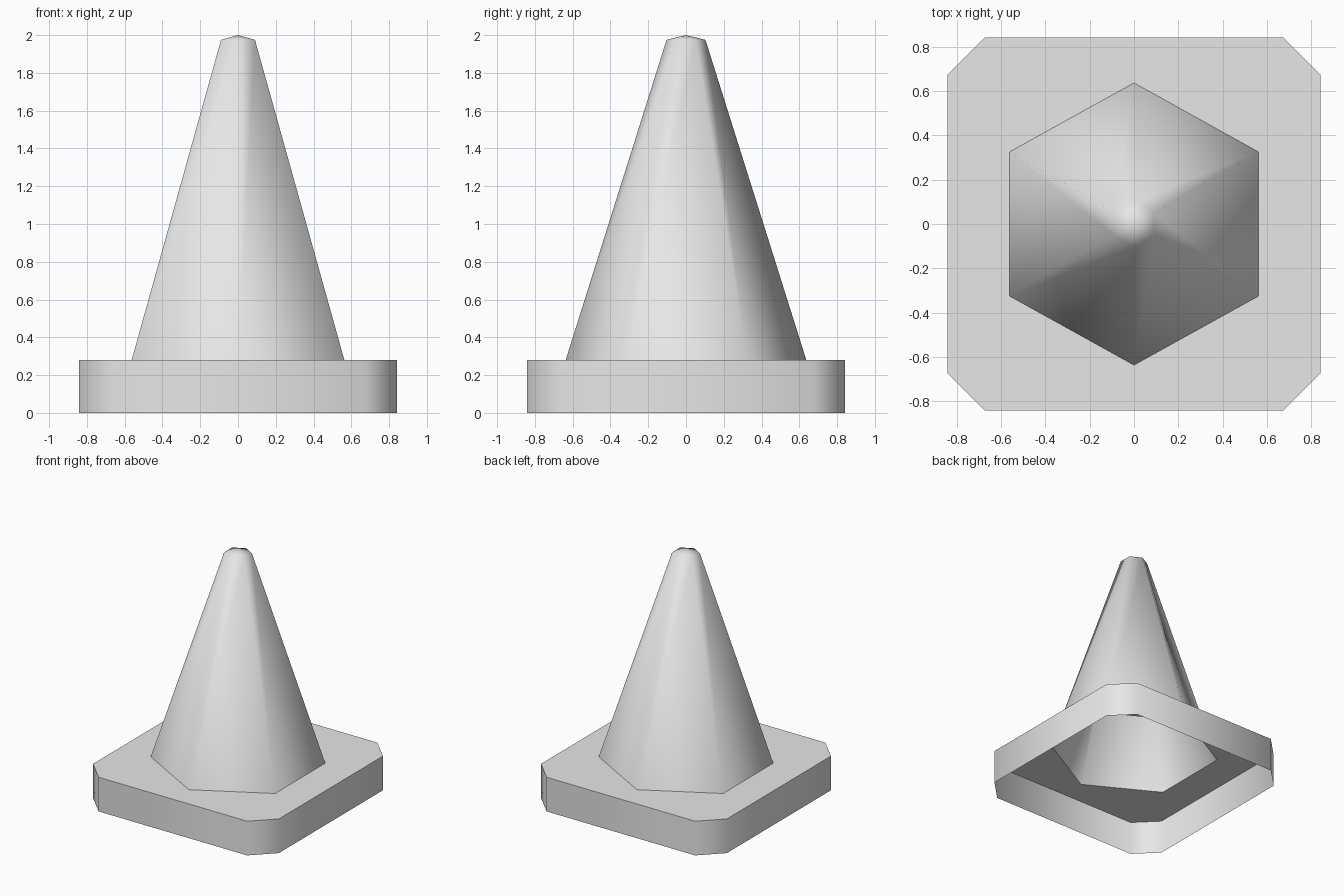
import bpy
import bmesh
from math import radians

if "Cube" in bpy.data.objects:
    bpy.data.objects.remove(bpy.data.objects["Cube"], do_unlink=True)

# Plain grey for the whole model
grey = bpy.data.materials.new("light_grey")
grey.use_nodes = True
colour = (0.8, 0.8, 0.8, 1)
grey.diffuse_color = colour
grey.node_tree.nodes["Principled BSDF"].inputs["Base Color"].default_value = colour


def ring(bm, points, z):
    """Closed loop of vertices at one height."""
    return [bm.verts.new((x, y, z)) for x, y in points]


def edges_of(bm, verts):
    """Edges joining a loop of vertices, made where missing."""
    pairs = zip(verts, verts[1:] + verts[:1])
    return [bm.edges.get(p) or bm.edges.new(p) for p in pairs]


def wall(bm, lower, upper):
    """Band of quads between two loops."""
    n = len(lower)
    for i in range(n):
        j = (i + 1) % n
        bm.faces.new((lower[i], lower[j], upper[j], upper[i]))


def finish(bm, name):
    mesh = bpy.data.meshes.new(name)
    bm.to_mesh(mesh)
    bm.free()
    mesh.materials.append(grey)
    obj = bpy.data.objects.new(name, mesh)
    bpy.context.collection.objects.link(obj)
    bpy.ops.object.select_all(action="DESELECT")
    obj.select_set(True)
    bpy.context.view_layer.objects.active = obj
    bpy.ops.object.shade_smooth_by_angle(angle=radians(66))


def hexagon(rx, ry, side_y):
    return [(0, -ry), (rx, -side_y), (rx, side_y),
            (0, ry), (-rx, side_y), (-rx, -side_y)]


BASE_TOP = 0.28
foot = hexagon(0.563, 0.637, 0.325)
half, flat = 0.842, 0.673
octagon = [(-flat, -half), (flat, -half), (half, -flat), (half, flat),
           (flat, half), (-flat, half), (-half, flat), (-half, -flat)]

# Base: open-bottomed skirt, top plate with a six-sided hole
bm = bmesh.new()
rim = ring(bm, octagon, BASE_TOP)
wall(bm, ring(bm, octagon, 0), rim)
hole = ring(bm, foot, BASE_TOP)
bmesh.ops.triangle_fill(bm, use_beauty=True, normal=(0, 0, 1),
                        edges=edges_of(bm, rim) + edges_of(bm, hole))
for face in bm.faces:
    flat_top = all(abs(v.co.z - BASE_TOP) < 0.001 for v in face.verts)
    face.normal_update()
    if flat_top and face.normal.z < 0:
        face.normal_flip()
finish(bm, "base")

# Cone: hollow six-sided body closed by a low pointed cap
bm = bmesh.new()
shoulder = ring(bm, hexagon(0.09, 0.103, 0.052), 1.975)
wall(bm, ring(bm, foot, BASE_TOP), shoulder)
tip = bm.verts.new((0, 0, 2))
for a, b in zip(shoulder, shoulder[1:] + shoulder[:1]):
    bm.faces.new((a, b, tip))
finish(bm, "cone")
